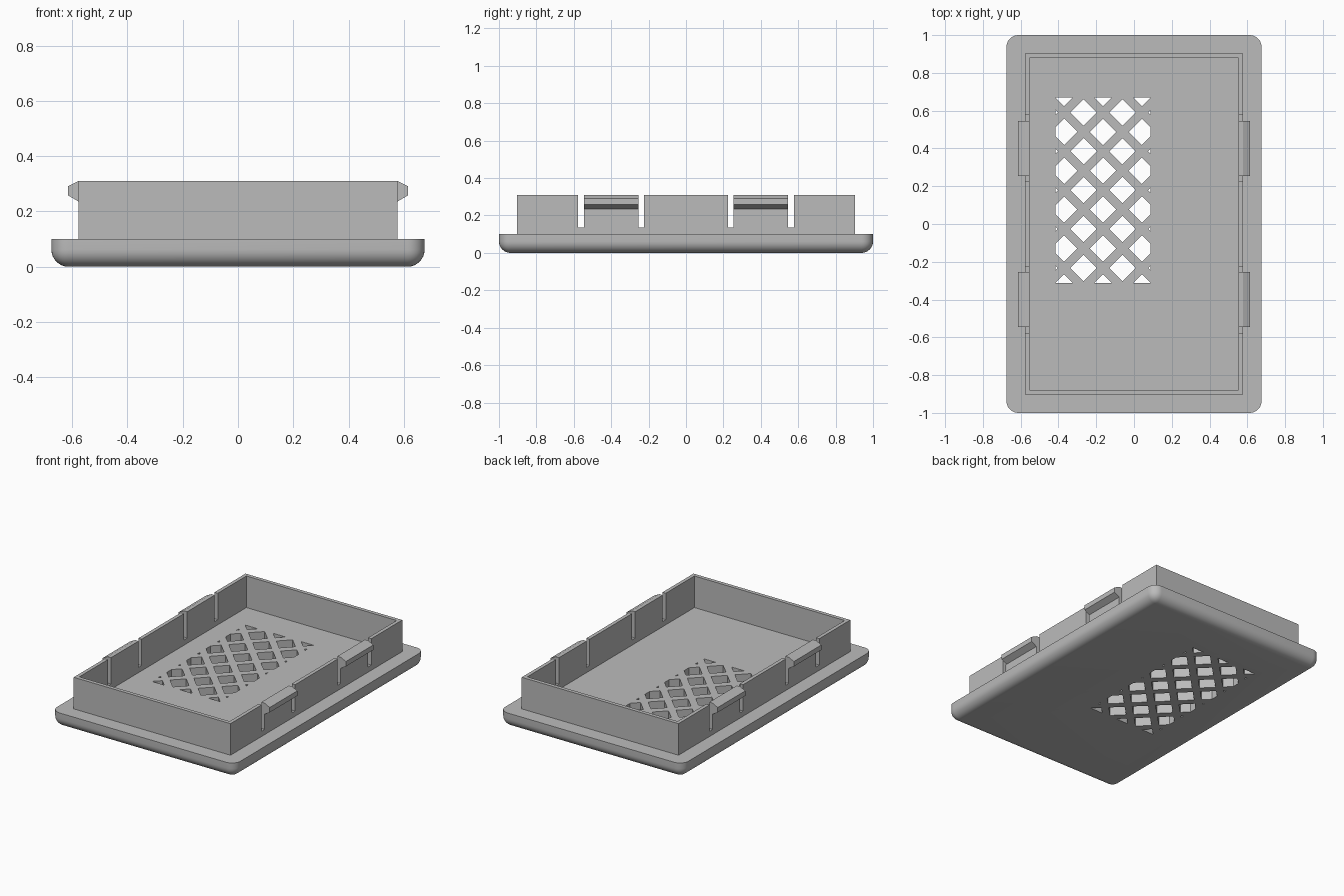
import bpy, bmesh, math
from mathutils import Vector

if "Cube" in bpy.data.objects:
    bpy.data.objects.remove(bpy.data.objects["Cube"])

grey = bpy.data.materials.new("light grey plastic")
grey.diffuse_color = (0.5, 0.5, 0.5, 1)
grey.use_nodes = True
grey.node_tree.nodes["Principled BSDF"].inputs["Base Color"].default_value = grey.diffuse_color


def make(name, bm, helper=False):
    bmesh.ops.recalc_face_normals(bm, faces=bm.faces)
    mesh = bpy.data.meshes.new(name)
    bm.to_mesh(mesh)
    bm.free()
    ob = bpy.data.objects.new(name, mesh)
    bpy.context.collection.objects.link(ob)
    mesh.materials.append(grey)
    ob.hide_render = helper
    return ob


def add_box(bm, lo, hi):
    lo, hi = Vector(lo), Vector(hi)
    vs = bmesh.ops.create_cube(bm, size=1)["verts"]
    for v in vs:
        v.co = (lo + hi) / 2 + v.co * (hi - lo)
    return vs


def cut(ob, cutter):
    """Subtract the cutter, apply, and remove it."""
    bpy.context.view_layer.objects.active = ob
    mod = ob.modifiers.new("cut", 'BOOLEAN')
    mod.operation, mod.solver, mod.object = 'DIFFERENCE', 'EXACT', cutter
    bpy.ops.object.modifier_apply(modifier=mod.name)
    bpy.data.objects.remove(cutter)


def extrude_all(bm, vec):
    res = bmesh.ops.extrude_face_region(bm, geom=bm.faces[:])
    verts = [g for g in res["geom"] if isinstance(g, bmesh.types.BMVert)]
    bmesh.ops.translate(bm, verts=verts, vec=vec)


# base plate: rounded vertical corners and rounded lower edge
bm = bmesh.new()
add_box(bm, (-0.675, -1, 0), (0.675, 1, 0.1))
edges = [e for e in bm.edges if min(v.co.z for v in e.verts) < 0.01]
bmesh.ops.bevel(bm, geom=edges, offset=0.062, segments=8, profile=0.5, affect='EDGES')
plate = make("base_plate", bm)

# lattice vent: staggered diamond holes trimmed to a rectangle
CX, CY, STEP, R = -0.164, 0.179, 0.103, 0.07
HX, HY = 0.2515, 0.491
bm = bmesh.new()
for i in range(-3, 4):
    for j in range(-5, 6):
        if (i + j) % 2:
            x, y = CX + i * STEP, CY + j * STEP
            bm.faces.new([bm.verts.new((x + dx, y + dy, -0.1))
                          for dx, dy in ((R, 0), (0, R), (-R, 0), (0, -R))])
for n, h in (((1, 0, 0), HX), ((-1, 0, 0), HX), ((0, 1, 0), HY), ((0, -1, 0), HY)):
    bmesh.ops.bisect_plane(bm, geom=bm.verts[:] + bm.edges[:] + bm.faces[:],
                           plane_co=Vector((CX, CY, 0)) + Vector(n) * h,
                           plane_no=n, clear_outer=True)
extrude_all(bm, (0, 0, 0.4))
cut(plate, make("vent_cutter", bm, True))

# wall ring standing on the plate
bm = bmesh.new()
add_box(bm, (-0.577, -0.903, 0.095), (0.577, 0.903, 0.31))
wall = make("wall_ring", bm)
bm = bmesh.new()
add_box(bm, (-0.553, -0.878, 0), (0.553, 0.878, 0.5))
cut(wall, make("wall_cutter", bm, True))

# slots on both sides of each snap tab
bm = bmesh.new()
for s in (-1, 1):
    for a, b in ((0.224, 0.255), (0.545, 0.577)):
        add_box(bm, (-0.8, min(s * a, s * b), 0.135), (0.8, max(s * a, s * b), 0.5))
cut(wall, make("slot_cutter", bm, True))

# snap hooks on the outside of the tabs
PROFILE = ((0.577, 0.31), (0.615, 0.291), (0.615, 0.258), (0.577, 0.236))
for sx, side in ((-1, "left"), (1, "right")):
    for y, end in ((-0.545, "front"), (0.255, "back")):
        bm = bmesh.new()
        bm.faces.new([bm.verts.new((sx * x, y, z)) for x, z in PROFILE])
        extrude_all(bm, (0, 0.29, 0))
        make(f"snap_hook_{side}_{end}", bm)

# smooth the rounded plate edge, keep the rest crisp
bpy.ops.object.select_all(action='DESELECT')
plate.select_set(True)
bpy.context.view_layer.objects.active = plate
bpy.ops.object.shade_smooth_by_angle(angle=math.radians(30))
